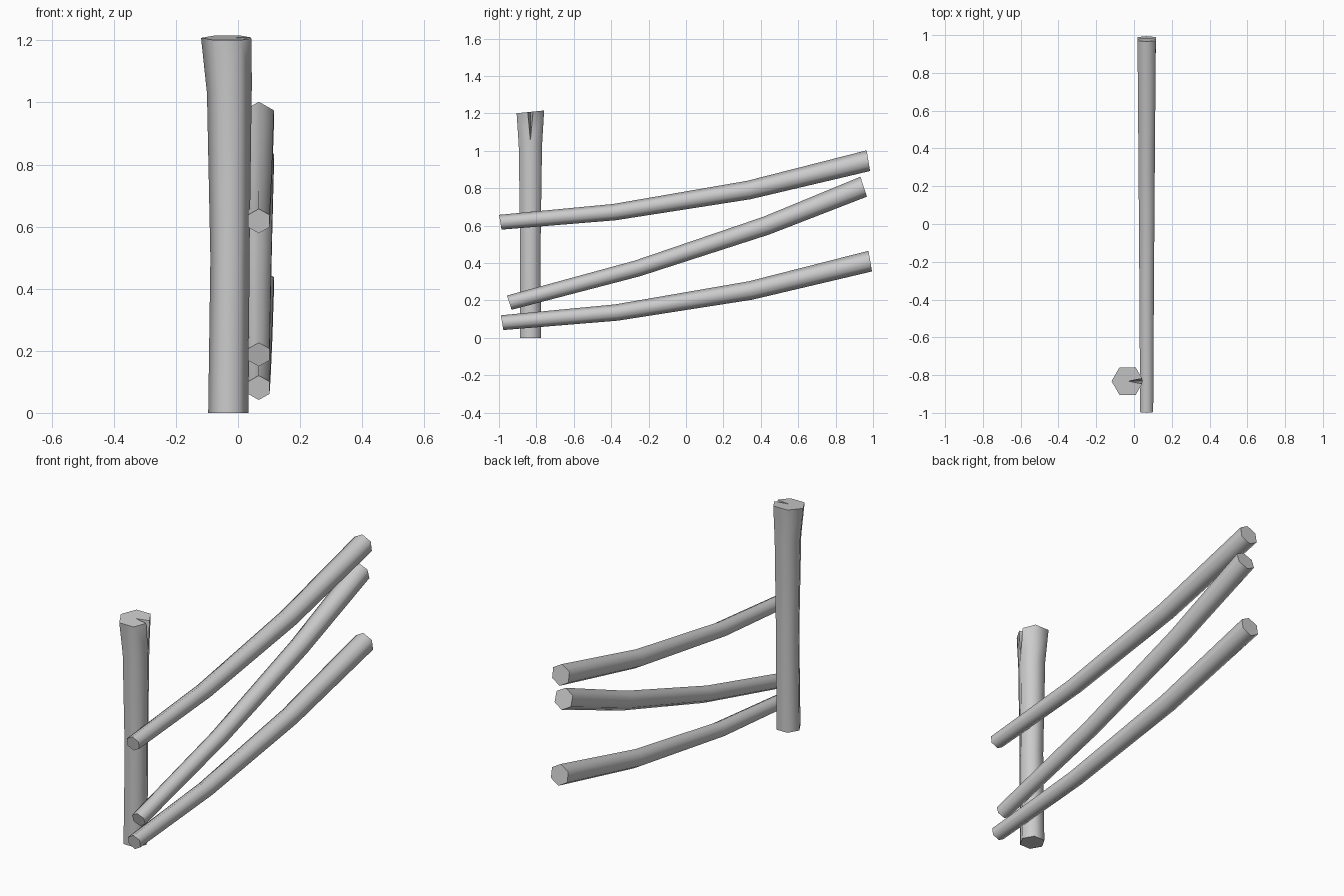
import bpy
import bmesh
import math
from mathutils import Vector

cube = bpy.data.objects.get("Cube")
if cube:
    bpy.data.objects.remove(cube, do_unlink=True)

grey = bpy.data.materials.new("plain_grey")
grey.use_nodes = True
tone = (0.6, 0.6, 0.6, 1)
grey.diffuse_color = tone
grey.node_tree.nodes["Principled BSDF"].inputs["Base Color"].default_value = tone


def add_object(name, bm):
    bmesh.ops.recalc_face_normals(bm, faces=bm.faces)
    mesh = bpy.data.meshes.new(name)
    bm.to_mesh(mesh)
    bm.free()
    mesh.materials.append(grey)
    obj = bpy.data.objects.new(name, mesh)
    bpy.context.collection.objects.link(obj)
    return obj


def hex_loft(name, rings):
    """Skin hexagonal rings, each given as centre, radius and two axes."""
    bm = bmesh.new()
    loops = []
    for centre, radius, u, v in rings:
        angles = [i * math.pi / 3 for i in range(6)]
        loops.append([bm.verts.new(centre + radius * (u * math.cos(a) + v * math.sin(a)))
                      for a in angles])
    for low, high in zip(loops, loops[1:]):
        for i in range(6):
            j = (i + 1) % 6
            bm.faces.new((low[i], low[j], high[j], high[i]))
    bm.faces.new(loops[0])
    bm.faces.new(loops[-1])
    return add_object(name, bm)


def smooth(obj):
    bpy.ops.object.select_all(action='DESELECT')
    obj.select_set(True)
    bpy.context.view_layer.objects.active = obj
    bpy.ops.object.shade_smooth_by_angle(angle=math.radians(65))


# Rails: bent, tapering logs whose rings stand square to the end-to-end line
X = Vector((1, 0, 0))
RAIL_X = 0.067
RADII = (0.04, 0.044, 0.05, 0.056)
bend = [(-0.993, 0.618), (-0.383, 0.672), (0.335, 0.79), (0.975, 0.947)]
rails = {
    "top_rail": bend,
    "middle_rail": [(-0.945, 0.188), (-0.26, 0.371), (0.43, 0.6), (0.95, 0.808)],
    "bottom_rail": [(y + 0.01, z - 0.537) for y, z in bend],
}
for name, path in rails.items():
    points = [Vector((RAIL_X, y, z)) for y, z in path]
    up = X.cross(points[-1] - points[0]).normalized()
    smooth(hex_loft(name, [(p, r, up, X) for p, r in zip(points, RADII)]))

# Post: slightly waisted, flared and tilted at the top
POST_Y = -0.832
Y = Vector((0, 1, 0))
profile = [(0, -0.031, 0.065), (0.5, -0.026, 0.063), (1.03, -0.028, 0.072), (1.208, -0.034, 0.085)]
rings = []
for z, x, r in profile:
    v = Vector((0, 1, 0.1)) if z > 1.1 else Y
    rings.append((Vector((x, POST_Y, z)), r, X, v))
post = hex_loft("post", rings)

# Split in the post top: a wedge opening towards +x
inner = Vector((-0.03, POST_Y, 1.208))
foot = Vector((0.044, POST_Y, 1.055))
lips = [Vector((0.051, POST_Y + s * 0.016, 1.208)) for s in (-1, 1)]
middle = (inner + foot) / 2
bm = bmesh.new()
for p in [inner, foot] + lips:
    bm.verts.new(middle + 2 * (p - middle))
bmesh.ops.convex_hull(bm, input=bm.verts)
cutter = add_object("split_cutter", bm)
cutter.hide_render = True

split = post.modifiers.new("split", 'BOOLEAN')
split.operation = 'DIFFERENCE'
split.solver = 'EXACT'
split.object = cutter
bpy.context.view_layer.objects.active = post
bpy.ops.object.modifier_apply(modifier=split.name)
bpy.data.objects.remove(cutter, do_unlink=True)
smooth(post)
